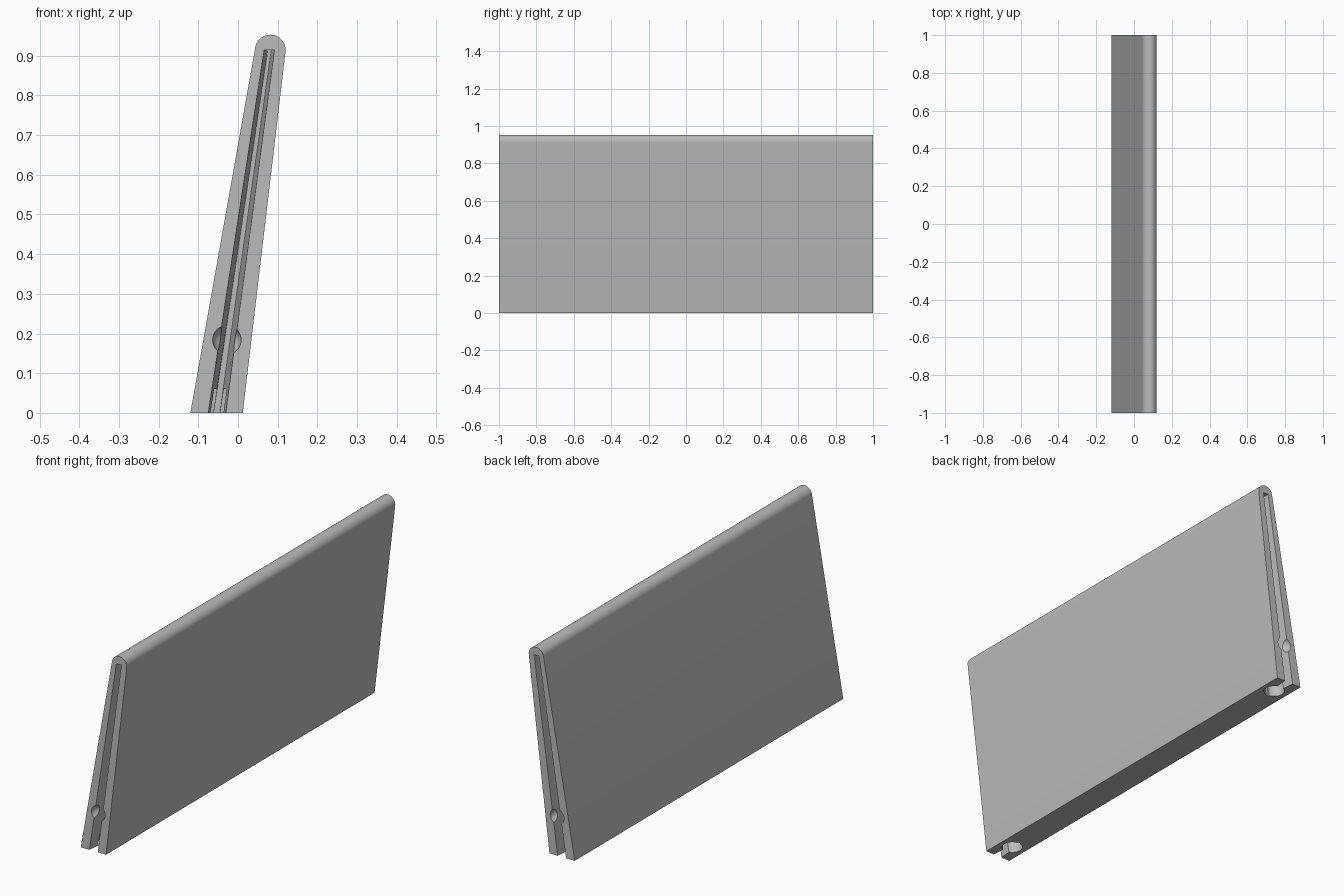
import bpy, bmesh, math
from mathutils import Vector

if "Cube" in bpy.data.objects:
    bpy.data.objects.remove(bpy.data.objects["Cube"])

grey = bpy.data.materials.new("plain_grey")
grey.use_nodes = True
grey.diffuse_color = (0.5, 0.5, 0.5, 1)
grey.node_tree.nodes["Principled BSDF"].inputs["Base Color"].default_value = grey.diffuse_color


def add_object(name, bm):
    bmesh.ops.recalc_face_normals(bm, faces=bm.faces)
    mesh = bpy.data.meshes.new(name)
    bm.to_mesh(mesh)
    bm.free()
    mesh.materials.append(grey)
    obj = bpy.data.objects.new(name, mesh)
    bpy.context.collection.objects.link(obj)
    return obj


def loft(name, section_a, y_a, section_b, y_b):
    """Solid between two matching x-z sections."""
    bm = bmesh.new()
    a = [bm.verts.new((x, y_a, z)) for x, z in section_a]
    b = [bm.verts.new((x, y_b, z)) for x, z in section_b]
    bm.faces.new(a)
    bm.faces.new(b)
    for i in range(len(a)):
        j = (i + 1) % len(a)
        bm.faces.new((a[i], a[j], b[j], b[i]))
    return add_object(name, bm)


# Leaning, tapered panel with a rounded top edge
cx, cz, r = 0.0815, 0.9145, 0.0385
profile = [(-0.12, 0), (0.012, 0)]
for i in range(25):
    t = math.radians(-7 + 177 * i / 24)
    profile.append((cx + r * math.cos(t), cz + r * math.sin(t)))
panel = loft("leaning_panel", profile, -1, profile, 1)


def slot_section(bottom_l, bottom_r, top_l, top_r, top=0.915, low=-0.05):
    """Slot outline, carried below the base along its slant."""
    k = low / top
    return [(bottom_l + (top_l - bottom_l) * k, low),
            (bottom_r + (top_r - bottom_r) * k, low),
            (top_r, top), (top_l, top)]


# Cutters at both ends: tapered slot, round dimple, pin bore in the base
outer = slot_section(-0.075, -0.031, 0.066, 0.092)
inner = slot_section(-0.061, -0.046, 0.075, 0.084)
cutters = []
for side, end in ((-1, "front"), (1, "back")):
    cutters.append(loft(end + "_slot_cutter", outer, side * 1.001, inner, side * 0.85))

    bm = bmesh.new()
    bmesh.ops.create_uvsphere(bm, u_segments=32, v_segments=16, radius=0.036)
    bmesh.ops.translate(bm, vec=Vector((-0.028, side, 0.184)), verts=bm.verts)
    cutters.append(add_object(end + "_dimple_cutter", bm))

    bm = bmesh.new()
    bmesh.ops.create_cone(bm, cap_ends=True, segments=32, radius1=0.045,
                          radius2=0.045, depth=0.12)
    bmesh.ops.translate(bm, vec=Vector((-0.053, side * 0.9, 0)), verts=bm.verts)
    cutters.append(add_object(end + "_bore_cutter", bm))

for cutter in cutters:
    cut = panel.modifiers.new(cutter.name, "BOOLEAN")
    cut.operation = "DIFFERENCE"
    cut.solver = "EXACT"
    cut.object = cutter

# Apply the cuts, then drop the cutters
bpy.context.view_layer.objects.active = panel
panel.select_set(True)
for name in [m.name for m in panel.modifiers]:
    bpy.ops.object.modifier_apply(modifier=name)
for cutter in cutters:
    bpy.data.objects.remove(cutter)

bpy.ops.object.shade_smooth_by_angle(angle=math.radians(30))
